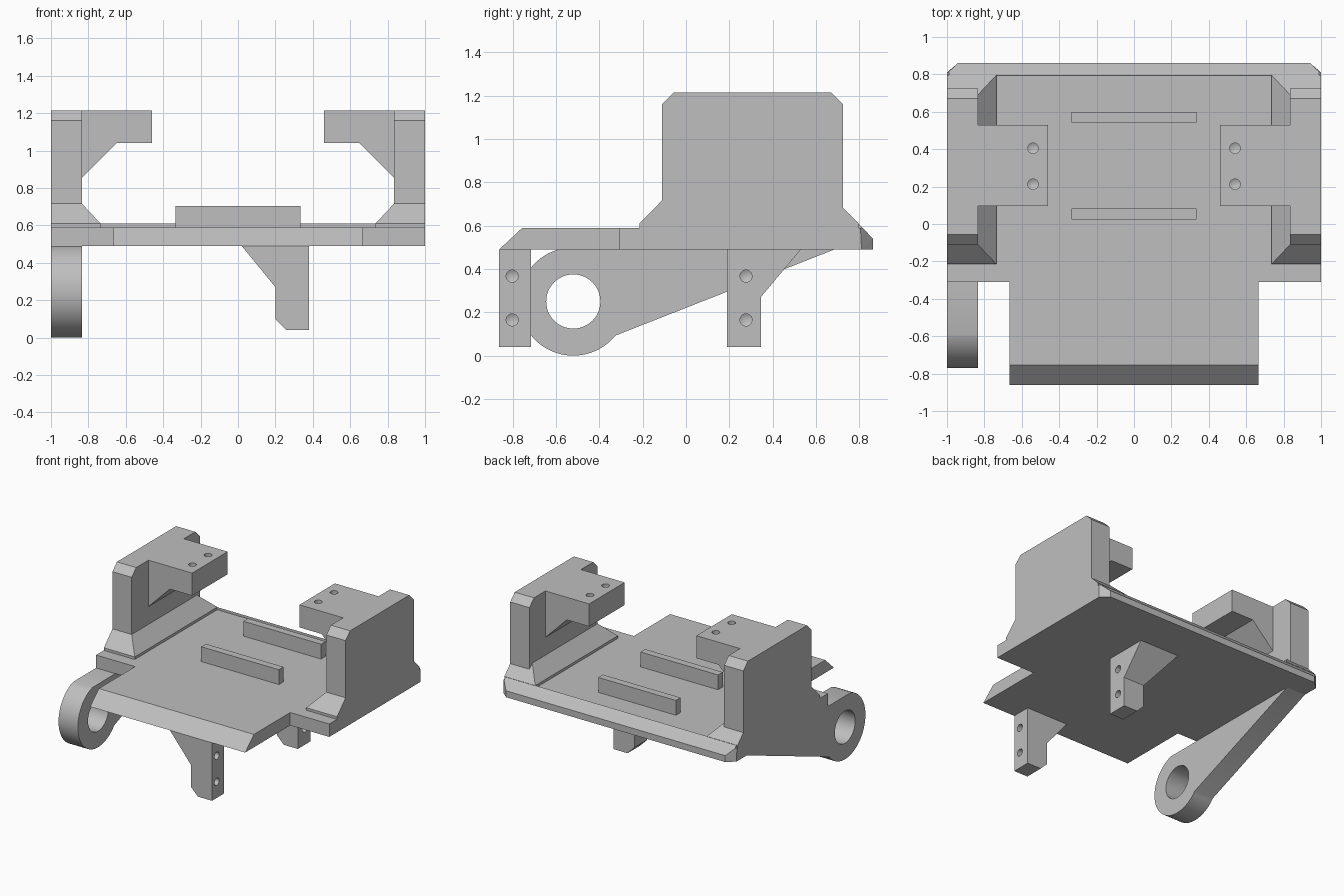
import bpy, bmesh, math
from mathutils import Vector

cube = bpy.data.objects.get("Cube")
if cube:
    bpy.data.objects.remove(cube, do_unlink=True)

grey = bpy.data.materials.new("plain grey")
grey.use_nodes = True
grey.diffuse_color = (0.52, 0.52, 0.52, 1)
grey.node_tree.nodes["Principled BSDF"].inputs["Base Color"].default_value = (0.52, 0.52, 0.52, 1)


def finish(name, bm):
    bmesh.ops.recalc_face_normals(bm, faces=bm.faces[:])
    mesh = bpy.data.meshes.new(name)
    bm.to_mesh(mesh)
    bm.free()
    mesh.materials.append(grey)
    ob = bpy.data.objects.new(name, mesh)
    bpy.context.collection.objects.link(ob)
    return ob


def hull(name, points):
    bm = bmesh.new()
    verts = [bm.verts.new(p) for p in points]
    res = bmesh.ops.convex_hull(bm, input=verts)
    junk = [v for v in res["geom_interior"] if isinstance(v, bmesh.types.BMVert)]
    bmesh.ops.delete(bm, geom=junk, context="VERTS")
    bmesh.ops.dissolve_limit(bm, angle_limit=0.01, verts=bm.verts[:], edges=bm.edges[:])
    return finish(name, bm)


def prism(name, axis, profile, lo, hi):
    """Extrude a 2D profile along x (profile is y, z) or along y (profile is x, z)."""
    bm = bmesh.new()
    place = (lambda a, b: (lo, a, b)) if axis == "x" else (lambda a, b: (a, lo, b))
    face = bm.faces.new([bm.verts.new(place(a, b)) for a, b in profile])
    ext = bmesh.ops.extrude_face_region(bm, geom=[face])
    move = Vector((hi - lo, 0, 0)) if axis == "x" else Vector((0, hi - lo, 0))
    bmesh.ops.translate(bm, vec=move, verts=[v for v in ext["geom"] if isinstance(v, bmesh.types.BMVert)])
    return finish(name, bm)


def rect(x0, x1, y0, y1, z):
    return [(x, y, z) for x in (x0, x1) for y in (y0, y1)]


def drill(ob, spot, direction, radius, depth, tip):
    """Cut a round hole with a pointed end, entering at spot along direction."""
    d = Vector(direction)
    u = d.orthogonal().normalized()
    w = d.cross(u)
    points = [Vector(spot) + d * (depth + tip)]
    n = 48 if radius > 0.1 else 20
    for i in range(n):
        t = math.tau * i / n
        edge = Vector(spot) + radius * (u * math.cos(t) + w * math.sin(t))
        points += [edge - d * 0.05, edge + d * depth]
    cutter = hull("hole_cutter", points)
    mod = ob.modifiers.new("hole", "BOOLEAN")
    mod.operation, mod.solver, mod.object = "DIFFERENCE", "EXACT", cutter
    bpy.context.view_layer.objects.active = ob
    bpy.ops.object.modifier_apply(modifier=mod.name)
    bpy.data.objects.remove(cutter, do_unlink=True)


def smooth(ob):
    bpy.ops.object.select_all(action="DESELECT")
    ob.select_set(True)
    bpy.context.view_layer.objects.active = ob
    bpy.ops.object.shade_smooth_by_angle(angle=math.radians(30))


LOW, TOP, STEP = 0.49, 0.59, 0.61

# Base plate: wide rear slab with clipped corners, narrower front tongue, back lip
slab = rect(-1, 1, -0.31, 0.81, LOW) + rect(-1, 1, -0.31, 0.805, TOP)
for s in (-1, 1):
    slab += [(s * 0.94, 0.862, LOW), (s * 0.94, 0.862, 0.54), (s * 0.99, 0.815, TOP)]
hull("base_plate", slab)
prism("front_tongue", "x", [(-0.862, LOW), (-0.755, TOP), (-0.31, TOP), (-0.31, LOW)], -0.665, 0.665)
prism("back_lip", "x", [(0.795, TOP), (0.795, STEP), (0.815, TOP)], -0.99, 0.99)

# Two raised ribs on the plate
for name, y in (("front_rib", 0.025), ("back_rib", 0.542)):
    prism(name, "x", [(y, TOP), (y, 0.705), (y + 0.057, 0.705), (y + 0.057, TOP)], -0.333, 0.333)

# Side walls with flared feet and inward arms
for side, s in (("left", 1), ("right", -1)):
    foot = []
    for x, y0, y1, z in ((0.735, -0.215, 0.797, TOP), (0.735, -0.215, 0.797, STEP),
                         (0.835, -0.11, 0.69, 0.717)):
        foot += rect(s * x, s, y0, y1, z)
    hull(side + "_wall_foot", foot)
    prism(side + "_wall", "x",
          [(-0.11, 0.68), (-0.11, 1.16), (-0.055, 1.215), (0.67, 1.215), (0.725, 1.16), (0.725, 0.68)],
          s * 0.835, s)
    arm = prism(side + "_arm", "y",
                [(s * x, z) for x, z in ((0.835, 0.855), (0.65, 1.04), (0.46, 1.04), (0.46, 1.215), (0.835, 1.215))],
                0.095, 0.53)
    for y in (0.213, 0.405):
        drill(arm, (s * 0.54, y, 1.215), (0, 0, -1), 0.028, 0.1, 0.015)
    smooth(arm)

# Legs below the plate, each with two screw holes on its left face
front_leg = prism("front_leg", "y",
                  [(0.38, LOW), (0.38, 0.04), (0.26, 0.04), (0.2, 0.1), (0.2, 0.27), (0.02, LOW)],
                  -0.862, -0.715)
back_leg = prism("back_leg", "y",
                 [(0.38, 0.27), (0.38, 0.04), (0.26, 0.04), (0.2, 0.1), (0.2, 0.27)], 0.19, 0.345)
back_brace = hull("back_leg_brace", rect(0.2, 0.38, 0.19, 0.345, 0.27) + rect(0.04, 0.38, 0.19, 0.53, LOW))
for leg, y, z in ((front_leg, -0.802, 0.165), (front_leg, -0.802, 0.367),
                  (back_leg, 0.277, 0.165), (back_brace, 0.277, 0.367)):
    drill(leg, (0.38, y, z), (-1, 0, 0), 0.028, 0.1, 0.015)
for leg in (front_leg, back_leg, back_brace):
    smooth(leg)

# Ring bracket: round eye with a tapering web under the right edge
outline = [(0.685, LOW)]
for i in range(41):
    t = math.radians(-39 - 214.5 * i / 40)
    outline.append((-0.52 + 0.25 * math.cos(t), 0.25 + 0.25 * math.sin(t)))
outline.append((-0.31, LOW))
bracket = prism("ring_bracket", "x", outline, -1, -0.835)
drill(bracket, (-1, -0.52, 0.25), (1, 0, 0), 0.125, 0.3, 0.01)
smooth(bracket)
